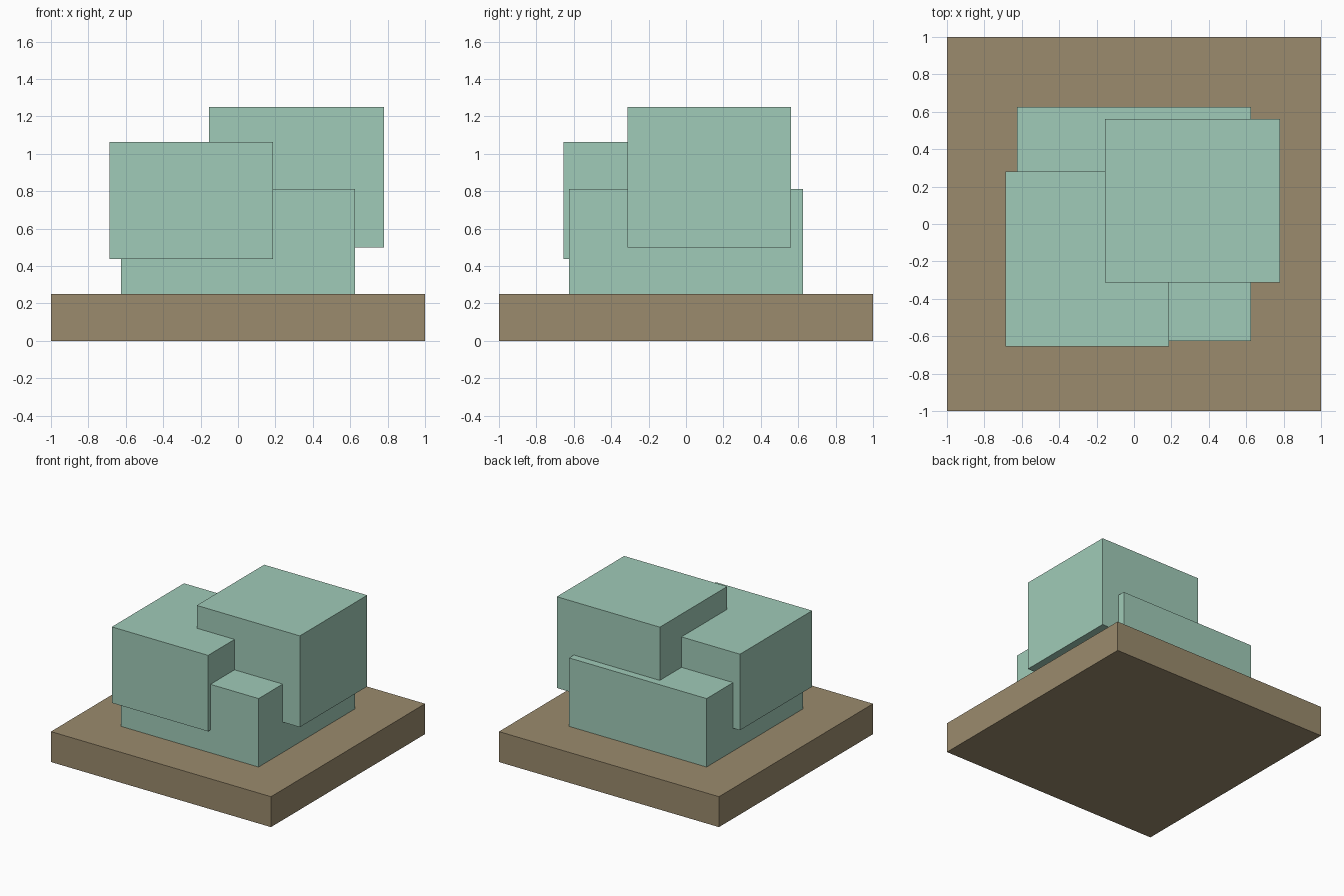
import bpy

if "Cube" in bpy.data.objects:
    bpy.data.objects.remove(bpy.data.objects["Cube"])


def material(name, color):
    mat = bpy.data.materials.new(name)
    mat.diffuse_color = (*color, 1.0)
    mat.use_nodes = True
    mat.node_tree.nodes["Principled BSDF"].inputs["Base Color"].default_value = mat.diffuse_color
    return mat


def block(name, low, high, mat):
    """Axis-aligned box spanning two opposite corners."""
    center = [(a + b) / 2 for a, b in zip(low, high)]
    bpy.ops.mesh.primitive_cube_add(size=1, location=center)
    obj = bpy.context.object
    obj.name = name
    obj.scale = [b - a for a, b in zip(low, high)]
    bpy.ops.object.transform_apply(location=False, rotation=False, scale=True)
    obj.data.materials.append(mat)
    return obj


brown = material("earth brown", (0.328, 0.258, 0.153))
green = material("pale green", (0.352, 0.597, 0.479))

# Square ground slab
block("base_slab", (-1, -1, 0), (1, 1, 0.25), brown)

# Central block standing on the slab
block("core_block", (-0.625, -0.625, 0.25), (0.625, 0.625, 0.8125), green)

# Two offset blocks overlapping the core
block("front_left_block", (-0.6875, -0.656, 0.4375), (0.1875, 0.281, 1.0625), green)
block("back_right_block", (-0.156, -0.3125, 0.5), (0.781, 0.5625, 1.25), green)
